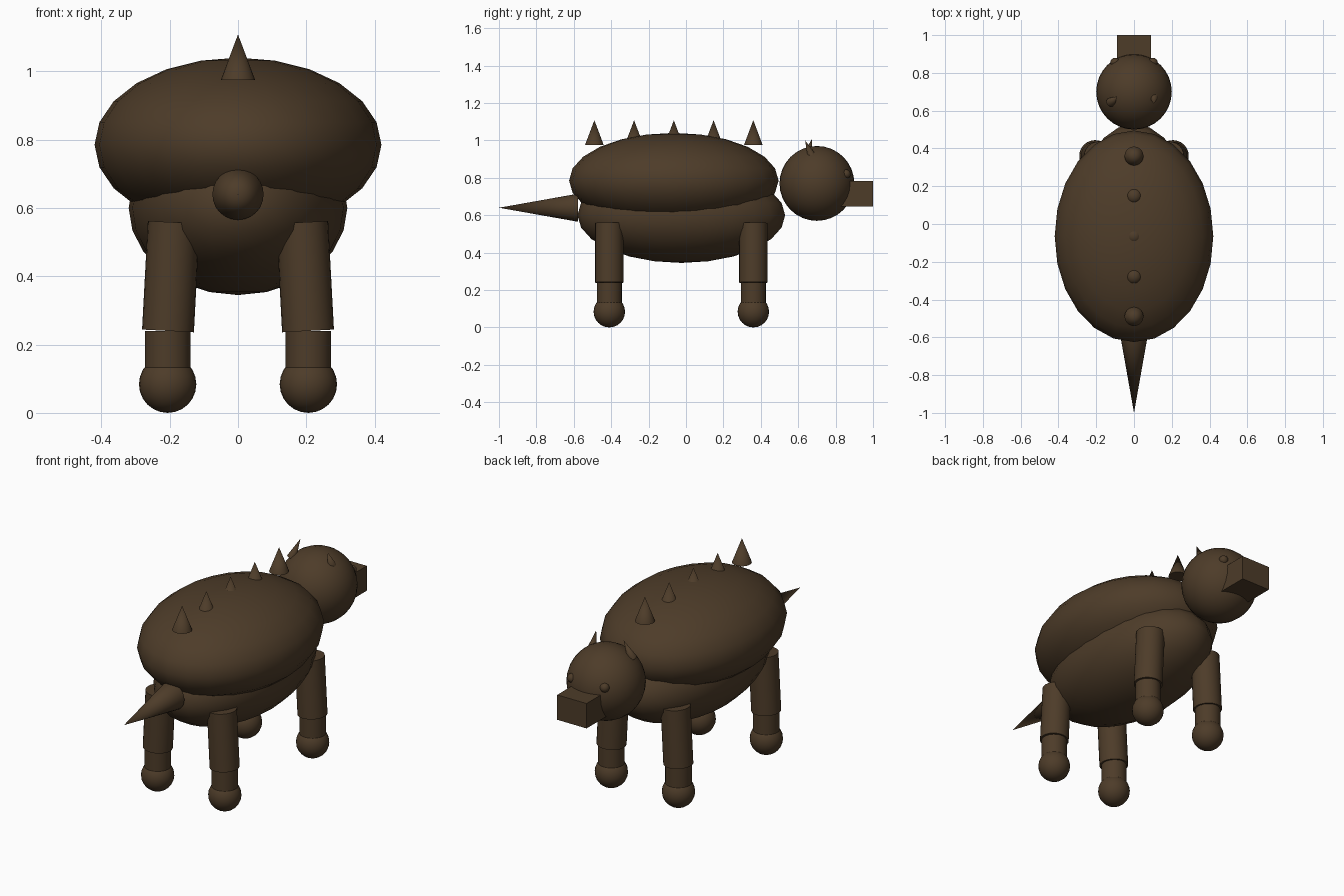
import bpy, math
from mathutils import Vector

if "Cube" in bpy.data.objects:
    bpy.data.objects.remove(bpy.data.objects["Cube"])

brown = bpy.data.materials.new("dark brown")
brown.diffuse_color = (0.075, 0.045, 0.022, 1)
brown.use_nodes = True
brown.node_tree.nodes["Principled BSDF"].inputs["Base Color"].default_value = brown.diffuse_color


def finish(name, smooth=True):
    ob = bpy.context.object
    ob.name = name
    ob.data.materials.append(brown)
    if smooth:
        bpy.ops.object.shade_smooth_by_angle(angle=math.radians(40))
    return ob


def ellipsoid(name, loc, size, seg=24, rings=12):
    bpy.ops.mesh.primitive_uv_sphere_add(segments=seg, ring_count=rings, radius=1, location=loc)
    bpy.context.object.scale = size
    bpy.ops.object.transform_apply(location=False, rotation=False, scale=True)
    return finish(name)


def tube(name, start, end, r1, r2, sides=24):
    # cylinder (r1 == r2) or cone (r2 == 0) between two points
    a, b = Vector(start), Vector(end)
    d = b - a
    bpy.ops.mesh.primitive_cone_add(vertices=sides, radius1=r1, radius2=r2, depth=d.length,
                                    location=(a + b) / 2,
                                    rotation=d.to_track_quat('Z', 'Y').to_euler())
    return finish(name)


# Body: domed shell over a narrower belly
ellipsoid("shell", (0, -0.065, 0.785), (0.42, 0.56, 0.255))
ellipsoid("belly", (0, -0.025, 0.60), (0.32, 0.555, 0.255))

# Row of spikes along the back
for i in range(5):
    y = -0.49 + i * 0.2125
    tube(f"back_spike_{i + 1}", (0, y, 0.975), (0, y, 1.108), 0.05, 0)

# Tail
tube("tail", (0, -0.577, 0.64), (0, -1.0, 0.64), 0.075, 0)

# Head and snout
ellipsoid("head", (0, 0.70, 0.77), (0.2, 0.2, 0.2), 32, 16)
bpy.ops.mesh.primitive_cube_add(size=1, location=(0, 0.90, 0.715))
bpy.context.object.scale = (0.18, 0.20, 0.138)
finish("snout", False)

# Eyes
for side, s in (("left", -1), ("right", 1)):
    ellipsoid(f"{side}_eye", (s * 0.1, 0.855, 0.82), (0.025,) * 3, 16, 8)

# Ears, each leaning its own way
tube("left_ear", (-0.122, 0.645, 0.91), (-0.09, 0.675, 1.01), 0.025, 0, 16)
tube("right_ear", (0.105, 0.675, 0.91), (0.105, 0.637, 1.0), 0.025, 0, 16)

# Legs: slightly splayed upper leg, straight lower leg, ball foot
for end, y in (("rear", -0.41), ("fore", 0.36)):
    for side, s in (("left", -1), ("right", 1)):
        p = f"{end}_{side}"
        tube(f"{p}_upper_leg", (s * 0.205, y, 0.24), (s * 0.188, y, 0.558), 0.076, 0.076)
        tube(f"{p}_lower_leg", (s * 0.206, y, 0.09), (s * 0.206, y, 0.24), 0.067, 0.067)
        ellipsoid(f"{p}_foot", (s * 0.206, y, 0.084), (0.084,) * 3)
